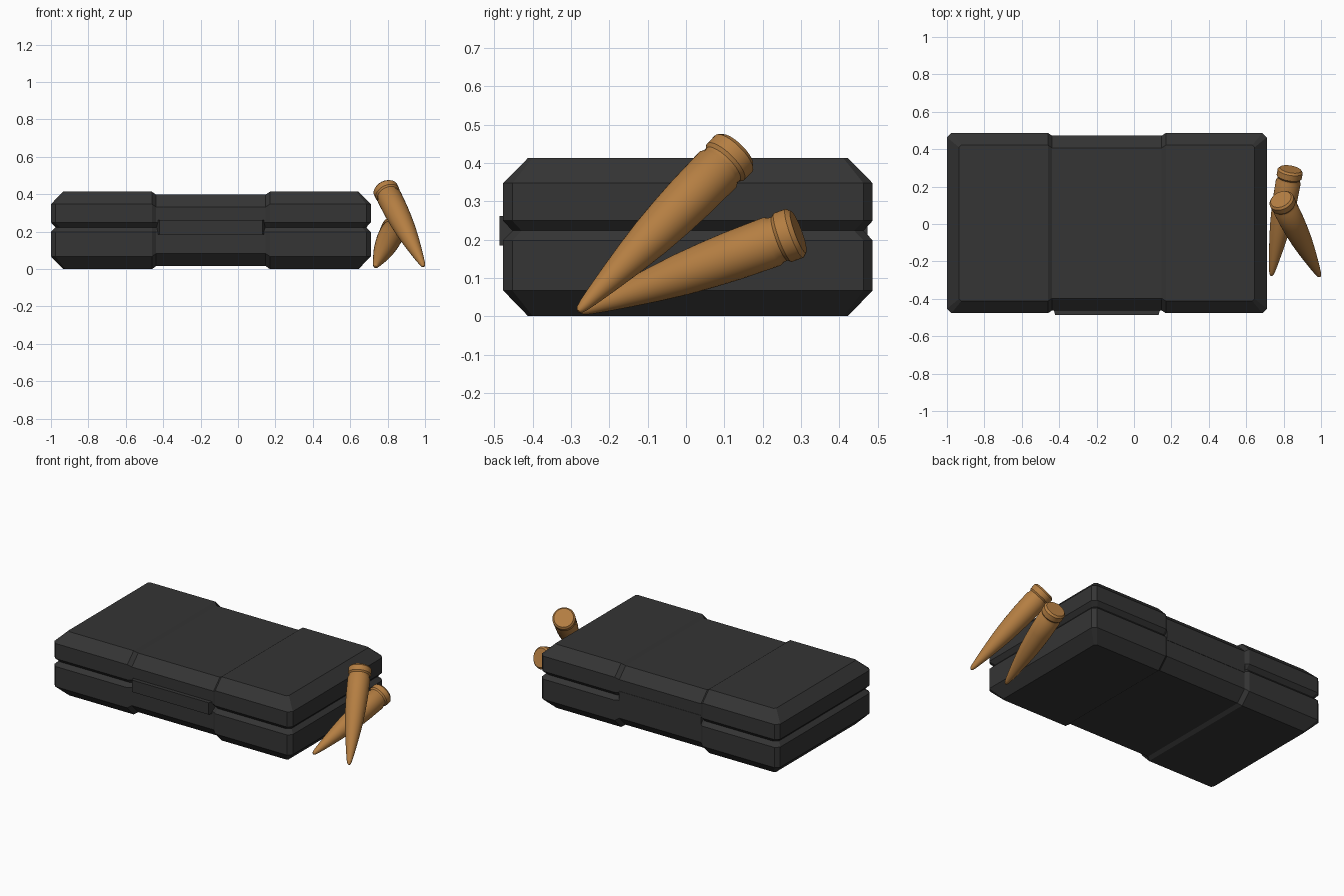
import bpy, bmesh, math
from mathutils import Vector

if "Cube" in bpy.data.objects:
    bpy.data.objects.remove(bpy.data.objects["Cube"])


def material(name, rgb):
    m = bpy.data.materials.new(name)
    m.diffuse_color = (*rgb, 1)
    m.use_nodes = True
    m.node_tree.nodes["Principled BSDF"].inputs["Base Color"].default_value = m.diffuse_color
    return m


dark = material("dark_plastic", (0.035, 0.035, 0.035))
brass = material("brass", (0.46, 0.21, 0.055))


def make_object(name, bm, mat):
    bmesh.ops.recalc_face_normals(bm, faces=bm.faces[:])
    me = bpy.data.meshes.new(name)
    bm.to_mesh(me)
    bm.free()
    me.materials.append(mat)
    ob = bpy.data.objects.new(name, me)
    bpy.context.collection.objects.link(ob)
    return ob


# Case: stacked outlines with a narrower, thinner middle band
X0, X1, Y0, Y1, H = -1.0, 0.71, -0.477, 0.487, 0.413
STEP = 0.015
LEVELS = [(0.0, 0.065), (0.067, 0), (0.198, 0), (0.223, 0.024),
          (0.249, 0), (0.347, 0), (H, 0.065)]


def case_ring(z, inset):
    cut = 0.024 if inset < 0.05 else 0.012
    squeeze = STEP if z < 0.1 else (-STEP if z > 0.3 else 0)
    x0, x1, y0, y1 = X0 + inset, X1 - inset, Y0 + inset, Y1 - inset
    # columns across the width: x, y inset, z shift
    cols = [(x0, cut, 0), (x0 + cut, 0, 0), (-0.46, 0, 0), (-0.438, STEP, squeeze),
            (0.148, STEP, squeeze), (0.17, 0, 0), (x1 - cut, 0, 0), (x1, cut, 0)]
    front = [(x, y0 + d, z + s) for x, d, s in cols]
    back = [(x, y1 - d, z + s) for x, d, s in cols]
    return front + back[::-1]


bm = bmesh.new()
rings = [[bm.verts.new(p) for p in case_ring(*lv)] for lv in LEVELS]
n = len(rings[0])
for a, b in zip(rings, rings[1:]):
    for i in range(n):
        j = (i + 1) % n
        bm.faces.new((a[i], a[j], b[j], b[i]))
for r in (rings[0], rings[-1]):
    for i in range(n // 2 - 1):
        bm.faces.new((r[i], r[i + 1], r[n - 2 - i], r[n - 1 - i]))
make_object("case", bm, dark)


# Latch and hinge: bars with tapered ends in the middle band
def bar(name, y_in, y_out, z0, z1, taper):
    outline = [(-0.438, y_in), (0.148, y_in), (0.148 - taper, y_out), (-0.438 + taper, y_out)]
    bm = bmesh.new()
    f = bm.faces.new([bm.verts.new((x, y, z0)) for x, y in outline])
    ext = bmesh.ops.extrude_face_region(bm, geom=[f])
    for v in ext["geom"]:
        if isinstance(v, bmesh.types.BMVert):
            v.co.z = z1
    make_object(name, bm, dark)


bar("latch", -0.43, -0.487, 0.185, 0.262, 0.017)
bar("hinge", 0.43, 0.474, 0.19, 0.257, 0.0)

# Cartridges: one lathed profile (distance from base as share of length, radius)
PROFILE = [(0, 0.058), (0.018, 0.068), (0.07, 0.068), (0.085, 0.061), (0.102, 0.061),
           (0.12, 0.067), (0.3, 0.065), (0.42, 0.061), (0.54, 0.055), (0.66, 0.046),
           (0.78, 0.035), (0.88, 0.025), (0.96, 0.016), (0.988, 0.011), (1.0, 0.005)]


def cartridge(name, base, tip, sides=32):
    base, tip = Vector(base), Vector(tip)
    axis = tip - base
    turn = axis.to_track_quat('Z', 'Y')
    bm = bmesh.new()
    rings = []
    for s, r in PROFILE:
        rings.append([bm.verts.new(base + turn @ Vector((
            r * math.cos(k * math.tau / sides), r * math.sin(k * math.tau / sides),
            s * axis.length))) for k in range(sides)])
    for a, b in zip(rings, rings[1:]):
        for i in range(sides):
            j = (i + 1) % sides
            bm.faces.new((a[i], a[j], b[j], b[i]))
    bm.faces.new(rings[0])
    bm.faces.new(rings[-1])
    ob = make_object(name, bm, brass)
    bpy.ops.object.select_all(action='DESELECT')
    ob.select_set(True)
    bpy.context.view_layer.objects.active = ob
    bpy.ops.object.shade_smooth_by_angle(angle=math.radians(35))


cartridge("steep_cartridge", (0.785, 0.132, 0.432), (0.993, -0.281, 0.013))
cartridge("low_cartridge", (0.837, 0.293, 0.220), (0.734, -0.277, 0.012))
